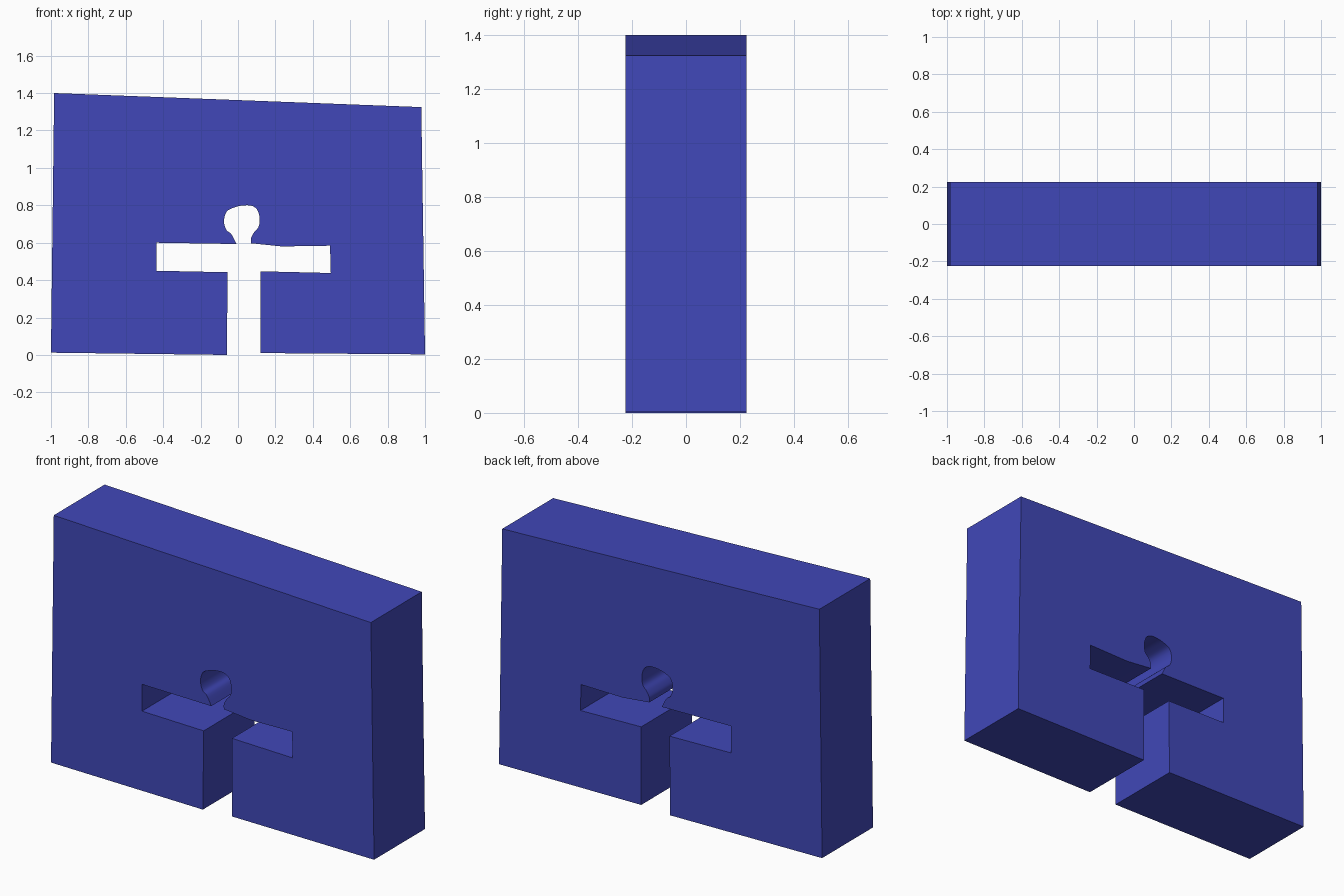
import bpy, bmesh, math
from mathutils import Vector

if "Cube" in bpy.data.objects:
    bpy.data.objects.remove(bpy.data.objects["Cube"])

HALF_DEPTH = 0.225


def smooth_path(pts, steps=4):
    """Catmull-Rom curve through the points."""
    p = [Vector(q) for q in pts]
    p = [p[0]] + p + [p[-1]]
    out = []
    for a, b, c, d in zip(p, p[1:], p[2:], p[3:]):
        for i in range(steps):
            t = i / steps
            out.append(0.5 * (2 * b + (c - a) * t + (2 * a - 5 * b + 4 * c - d) * t ** 2
                              + (3 * b - a - 3 * c + d) * t ** 3))
    return [tuple(v) for v in out] + [tuple(pts[-1])]


# Rounded head of the opening, from its right neck to its left neck
head = smooth_path([(0.07, 0.597), (0.07, 0.625), (0.087, 0.657), (0.11, 0.685),
                    (0.116, 0.73), (0.102, 0.777), (0.07, 0.798), (0.025, 0.799),
                    (-0.018, 0.789), (-0.06, 0.767), (-0.075, 0.715), (-0.062, 0.668),
                    (-0.035, 0.645), (-0.008, 0.593)])

# Slightly crooked outer slab, then the slot and its two arms
outer = [(-1.0, 0.012), (-0.983, 1.40), (0.98, 1.325), (1.0, 0.003)]
right_arm = [(0.12, 0.01), (0.12, 0.447), (0.496, 0.438), (0.492, 0.584), (0.235, 0.58)]
left_arm = [(-0.437, 0.6), (-0.437, 0.45), (-0.055, 0.442), (-0.06, 0.0)]
profile = outer + right_arm + head + left_arm

# Extrude the profile through the slab depth
bm = bmesh.new()
face = bm.faces.new([bm.verts.new((x, -HALF_DEPTH, z)) for x, z in profile])
geom = bmesh.ops.extrude_face_region(bm, geom=[face], use_keep_orig=True)["geom"]
bmesh.ops.translate(bm, vec=(0, 2 * HALF_DEPTH, 0),
                    verts=[g for g in geom if isinstance(g, bmesh.types.BMVert)])
bmesh.ops.recalc_face_normals(bm, faces=bm.faces[:])
mesh = bpy.data.meshes.new("wall_slab")
bm.to_mesh(mesh)
bm.free()
slab = bpy.data.objects.new("wall_slab", mesh)
bpy.context.collection.objects.link(slab)

# Blue finish
blue = bpy.data.materials.new("blue")
blue.diffuse_color = (0.052, 0.064, 0.48, 1)
blue.use_nodes = True
blue.node_tree.nodes["Principled BSDF"].inputs["Base Color"].default_value = blue.diffuse_color
mesh.materials.append(blue)

# Smooth only the curved inside of the head
bpy.context.view_layer.objects.active = slab
slab.select_set(True)
bpy.ops.object.shade_smooth_by_angle(angle=math.radians(30))
